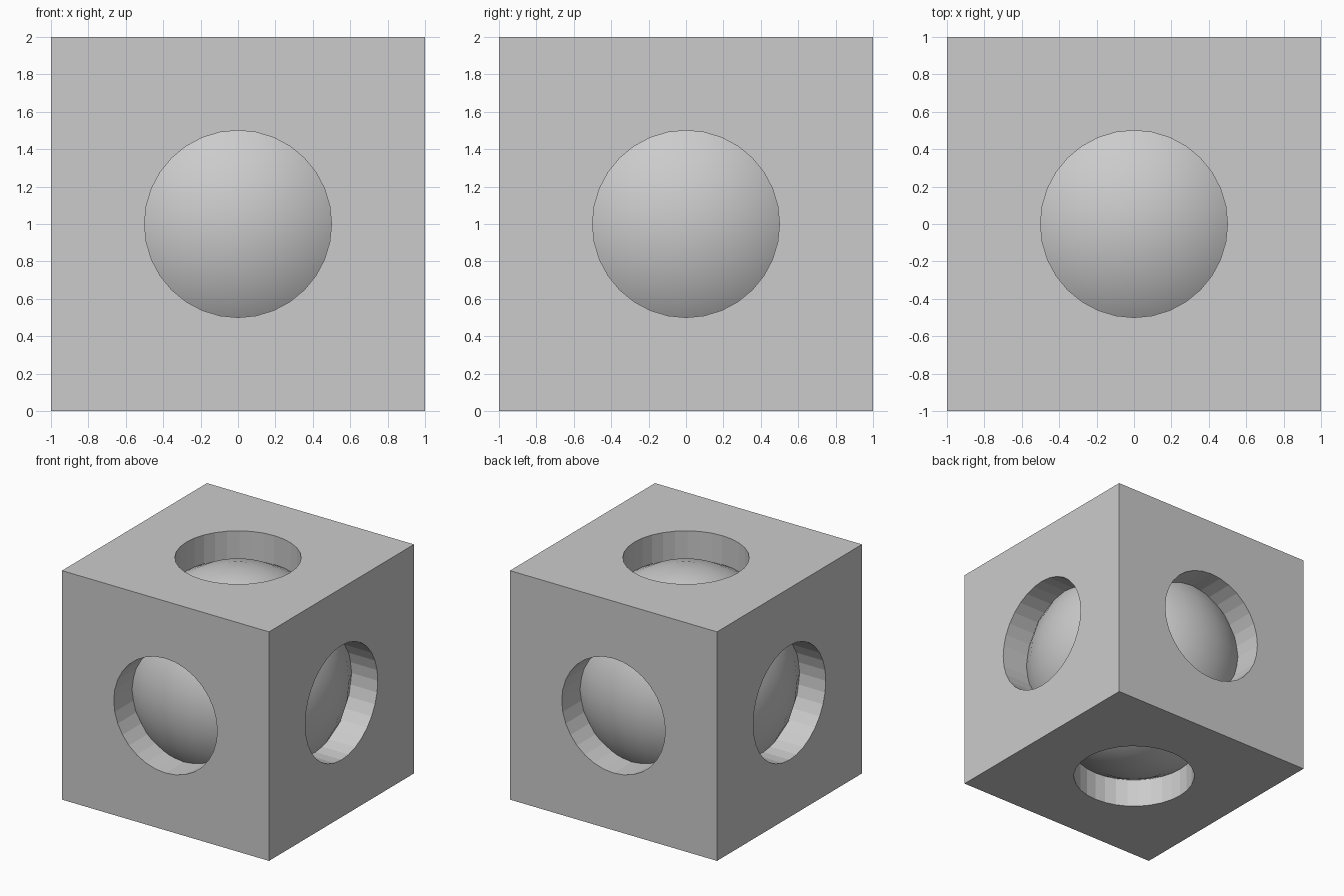
import bpy
from math import radians

if "Cube" in bpy.data.objects:
    bpy.data.objects.remove(bpy.data.objects["Cube"])

# Cube body
bpy.ops.mesh.primitive_cube_add(size=2, location=(0, 0, 1))
cube = bpy.context.object
cube.name = "cube_frame"

# Round hole bored through the cube along each axis
for axis, rot in (("x", (0, radians(90), 0)), ("y", (radians(90), 0, 0)), ("z", (0, 0, 0))):
    bpy.ops.mesh.primitive_cylinder_add(vertices=32, radius=0.5, depth=3,
                                        location=(0, 0, 1), rotation=rot)
    cutter = bpy.context.object
    cutter.name = "hole_cutter_" + axis
    cutter.hide_render = True
    mod = cube.modifiers.new("hole_" + axis, 'BOOLEAN')
    mod.operation = 'DIFFERENCE'
    mod.solver = 'EXACT'
    mod.object = cutter
    bpy.context.view_layer.objects.active = cube
    bpy.ops.object.modifier_apply(modifier=mod.name)
    bpy.data.objects.remove(cutter)

# Smooth ball held inside, showing through every hole
bpy.ops.mesh.primitive_uv_sphere_add(segments=32, ring_count=16, radius=0.9, location=(0, 0, 1))
ball = bpy.context.object
ball.name = "inner_ball"
bpy.ops.object.shade_smooth()
